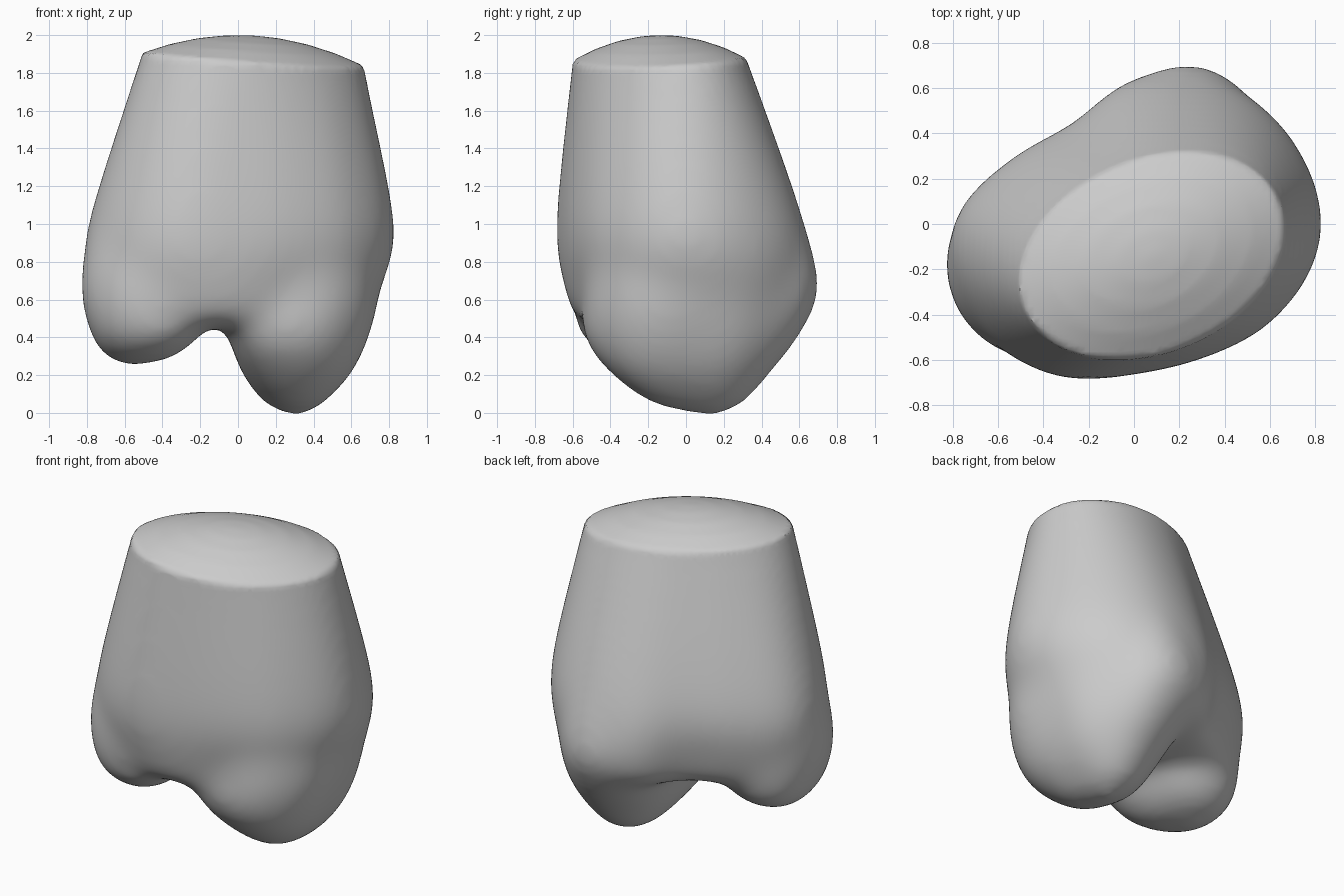
import bpy
import bmesh
from math import sin, cos, pi, radians, sqrt
from mathutils import Vector

if "Cube" in bpy.data.objects:
    bpy.data.objects.remove(bpy.data.objects["Cube"], do_unlink=True)

SEGMENTS = 72
STEPS = 6
bm = bmesh.new()


def catmull(a, b, c, d, t):
    return b + 0.5 * t * (c - a + t * (2 * a - 5 * b + 4 * c - d + t * (3 * (b - c) + d - a)))


def smooth_radii(keys):
    """Spread a few radii, evenly spaced in angle, over the whole ring."""
    n = len(keys)
    out = []
    for s in range(SEGMENTS):
        f = s * n / SEGMENTS
        i = int(f)
        out.append(catmull(*[keys[(i + k) % n] for k in (-1, 0, 1, 2)], f - i))
    return out


def ring_points(centre, z, radii, scale=1):
    return [Vector((centre[0] + scale * r * cos(2 * pi * s / SEGMENTS),
                    centre[1] + scale * r * sin(2 * pi * s / SEGMENTS), z))
            for s, r in enumerate(radii)]


def loft(key_rings, bottom, cap=()):
    """Skin smoothly between key rings from top to bottom, closing both ends."""
    rings = list(cap)
    last = len(key_rings) - 1
    for i in range(last):
        four = [key_rings[min(max(i + k, 0), last)] for k in (-1, 0, 1, 2)]
        for step in range(STEPS):
            rings.append([catmull(*ps, step / STEPS) for ps in zip(*four)])
    rings.append(key_rings[-1])
    loops = [[bm.verts.new(p) for p in ring] for ring in rings]
    for upper, lower in zip(loops, loops[1:]):
        for s in range(SEGMENTS):
            n = (s + 1) % SEGMENTS
            bm.faces.new((upper[s], lower[s], lower[n], upper[n]))
    bm.faces.new(loops[0])
    hub = bm.verts.new(bottom)
    for s in range(SEGMENTS):
        bm.faces.new((hub, loops[-1][(s + 1) % SEGMENTS], loops[-1][s]))


# Shaft: domed oval cut, wall and underside
def dome(x, y):
    v = y + 0.13
    return 2 - 0.40 * x * x - 0.66 * v * v + 0.3 * x * v


def oval(angle, a=0.61, b=0.425, turn=radians(23)):
    return a * b / sqrt((b * cos(angle - turn)) ** 2 + (a * sin(angle - turn)) ** 2)


def domed(scale):
    ring = ring_points((0.08, -0.14), 0, [oval(2 * pi * s / SEGMENTS) for s in range(SEGMENTS)], scale)
    for p in ring:
        p.z = dome(p.x, p.y)
    return ring


waist = smooth_radii([.83, .81, .75, .64, .55, .63, .79, .79, .72, .62, .63, .73])
low = smooth_radii([.75, .78, .76, .69, .52, .61, .79, .78, .67, .58, .57, .67])
axis = (0, -0.045)
loft([domed(1), ring_points(axis, 1.0, waist), ring_points(axis, 0.65, low),
      ring_points(axis, 0.5, low, 0.91), ring_points(axis, 0.46, low, 0.8)],
     (*axis, 0.48), [domed(k) for k in (0.05, 0.25, 0.5, 0.75)])

# Long lobe, bulging at the back
axis = (0.33, 0.05)
root = smooth_radii([.41, .42, .48, .65, .66, .48, .40, .45, .57, .59, .54, .47])
middle = smooth_radii([.35, .38, .44, .55, .53, .42, .37, .44, .60, .59, .51, .42])
lower = smooth_radii([.26, .29, .34, .40, .37, .33, .31, .34, .43, .45, .40, .31])
tip = smooth_radii([.11, .14, .21, .27, .26, .23, .19, .18, .22, .24, .19, .13])
loft([ring_points(axis, 1.0, root, 0.88), ring_points(axis, 0.65, root),
      ring_points(axis, 0.4, middle), ring_points(axis, 0.2, lower),
      ring_points(axis, 0.04, tip)], (0.31, 0.15, -0.04))

# Short lobe
axis = (-0.55, -0.15)
root = smooth_radii([.40, .40, .36, .33, .30, .28, .29, .31, .36, .43, .49, .46])
middle = smooth_radii([.32, .32, .32, .31, .28, .25, .23, .25, .31, .38, .46, .40])
tip = smooth_radii([.18, .18, .19, .19, .18, .16, .15, .16, .18, .22, .26, .23])
loft([ring_points(axis, 0.95, root, 0.85), ring_points(axis, 0.65, root),
      ring_points(axis, 0.4, middle), ring_points(axis, 0.28, tip)], (-0.58, -0.15, 0.235))

bmesh.ops.recalc_face_normals(bm, faces=bm.faces[:])
mesh = bpy.data.meshes.new("bone_end")
bm.to_mesh(mesh)
bm.free()
bone = bpy.data.objects.new("bone_end", mesh)
bpy.context.collection.objects.link(bone)

# Fuse the parts into one skin
remesh = bone.modifiers.new("Fuse", "REMESH")
remesh.mode = "VOXEL"
remesh.voxel_size = 0.025
bpy.context.view_layer.update()
fused = bpy.data.meshes.new_from_object(bone.evaluated_get(bpy.context.evaluated_depsgraph_get()))
bone.modifiers.clear()
bone.data = fused

# Soften the joins, most at the lobes, leaving the cut rim crisp
bm = bmesh.new()
bm.from_mesh(fused)
for turn in range(60):
    limit = 1.72 - turn * 0.018
    soft = [v for v in bm.verts if v.co.z < limit]
    bmesh.ops.smooth_vert(bm, verts=soft, factor=0.5,
                          use_axis_x=True, use_axis_y=True, use_axis_z=True)
bm.to_mesh(fused)
bm.free()

# Plain grey
grey = bpy.data.materials.new("plain_grey")
grey.use_nodes = True
colour = (0.6, 0.6, 0.6, 1)
grey.diffuse_color = colour
grey.node_tree.nodes["Principled BSDF"].inputs["Base Color"].default_value = colour
fused.materials.clear()
fused.materials.append(grey)

bpy.ops.object.select_all(action="DESELECT")
bone.select_set(True)
bpy.context.view_layer.objects.active = bone
bpy.ops.object.shade_smooth_by_angle(angle=radians(40))
